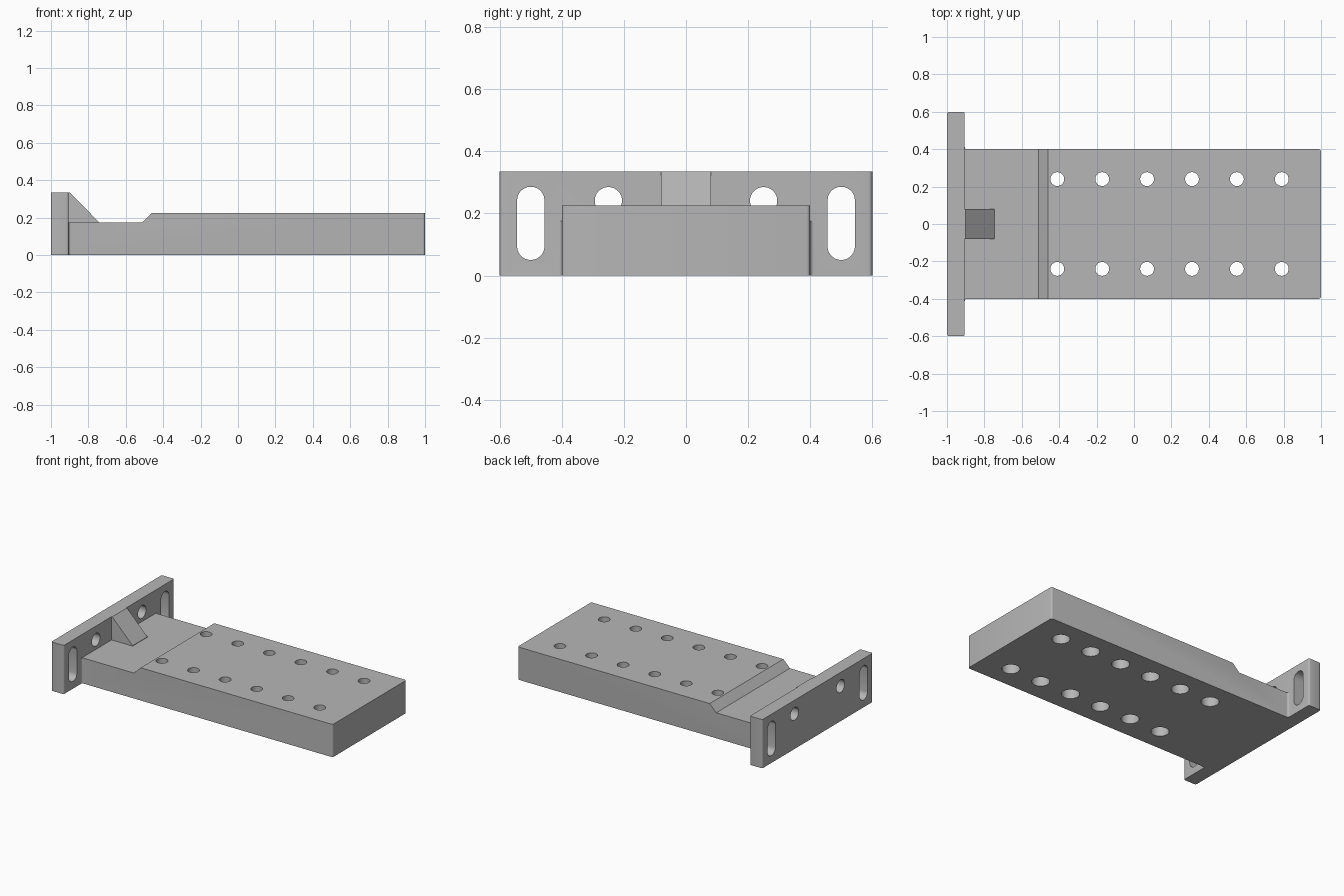
import bpy
import bmesh
from math import cos, sin, pi, radians
from mathutils import Vector

cube = bpy.data.objects.get("Cube")
if cube:
    bpy.data.objects.remove(cube, do_unlink=True)

grey = bpy.data.materials.new("machined grey")
grey.use_nodes = True
colour = (0.47, 0.47, 0.47, 1)
grey.diffuse_color = colour
grey.node_tree.nodes["Principled BSDF"].inputs["Base Color"].default_value = colour


def add_prism(bm, outline, axis, low, high):
    """Extrude a 2D outline along one axis; the outline uses the other two in order."""
    def place(point, depth):
        coords = list(point)
        coords.insert("xyz".index(axis), depth)
        return bm.verts.new(Vector(coords))
    bottom = [place(p, low) for p in outline]
    top = [place(p, high) for p in outline]
    bm.faces.new(bottom)
    bm.faces.new(top[::-1])
    for i in range(len(outline)):
        j = (i + 1) % len(outline)
        bm.faces.new((bottom[j], bottom[i], top[i], top[j]))


def make_object(name, bm, helper=False):
    bmesh.ops.recalc_face_normals(bm, faces=bm.faces)
    mesh = bpy.data.meshes.new(name)
    bm.to_mesh(mesh)
    bm.free()
    mesh.materials.append(grey)
    obj = bpy.data.objects.new(name, mesh)
    bpy.context.collection.objects.link(obj)
    obj.hide_render = helper
    return obj


def prisms(name, outlines, axis, low, high):
    bm = bmesh.new()
    for outline in outlines:
        add_prism(bm, outline, axis, low, high)
    return make_object(name, bm, helper=True)


def stadium(u, v, radius, stretch=0.0, steps=32):
    """Circle, or a slot when its two halves are moved apart along v."""
    points = []
    for i in range(steps):
        a = 2 * pi * (i + 0.5) / steps
        shift = stretch if sin(a) > 0 else -stretch
        points.append((u + radius * cos(a), v + radius * sin(a) + shift))
    return points


def combine(target, tool, operation):
    bpy.context.view_layer.objects.active = target
    mod = target.modifiers.new(tool.name, "BOOLEAN")
    mod.operation = operation
    mod.solver = "EXACT"
    mod.object = tool
    bpy.ops.object.modifier_apply(modifier=mod.name)
    bpy.data.objects.remove(tool, do_unlink=True)


# T-shaped plan with rounded upright corners
FLANGE_X, HEIGHT = -0.905, 0.335
half = [(1, 0.4), (FLANGE_X, 0.4), (FLANGE_X, 0.6), (-1, 0.6)]
plan = half + [(x, -y) for x, y in reversed(half)]
bm = bmesh.new()
add_prism(bm, plan, "z", 0, HEIGHT)
upright = [e for e in bm.edges if abs(e.verts[0].co.z - e.verts[1].co.z) > 0.1]
bmesh.ops.bevel(bm, geom=upright, offset=0.012, segments=4, profile=0.5, affect="EDGES")
bracket = make_object("flanged_base_plate", bm)

# Side profile removed above the plate: recess, ramp and raised deck
cut_profile = [(FLANGE_X, 0.175), (-0.51, 0.175), (-0.46, 0.225),
               (1.1, 0.225), (1.1, 0.5), (FLANGE_X, 0.5)]
combine(bracket, prisms("profile_cutter", [cut_profile], "y", -0.8, 0.8), "DIFFERENCE")

# Central gusset behind the flange
gusset = [(-0.93, HEIGHT), (-0.9, HEIGHT), (-0.745, 0.178), (-0.745, 0.15), (-0.93, 0.15)]
combine(bracket, prisms("gusset", [gusset], "y", -0.08, 0.08), "UNION")

# Two rows of bolt holes, counterbored from below
spots = [(-0.41 + 0.24 * i, side * 0.24) for i in range(6) for side in (-1, 1)]
combine(bracket, prisms("bolt_hole_cutter", [stadium(x, y, 0.037) for x, y in spots],
                        "z", -0.1, 0.4), "DIFFERENCE")
combine(bracket, prisms("counterbore_cutter", [stadium(x, y, 0.056) for x, y in spots],
                        "z", -0.1, 0.12), "DIFFERENCE")

# Flange slots and round holes
openings = []
for side in (-1, 1):
    openings.append(stadium(side * 0.5, 0.168, 0.044, 0.074))
    openings.append(stadium(side * 0.25, 0.241, 0.044))
combine(bracket, prisms("flange_cutter", openings, "x", -1.1, -0.8), "DIFFERENCE")

# Smooth rounds, crisp edges
bpy.ops.object.select_all(action="DESELECT")
bracket.select_set(True)
bpy.context.view_layer.objects.active = bracket
bpy.ops.object.shade_smooth_by_angle(angle=radians(30))
